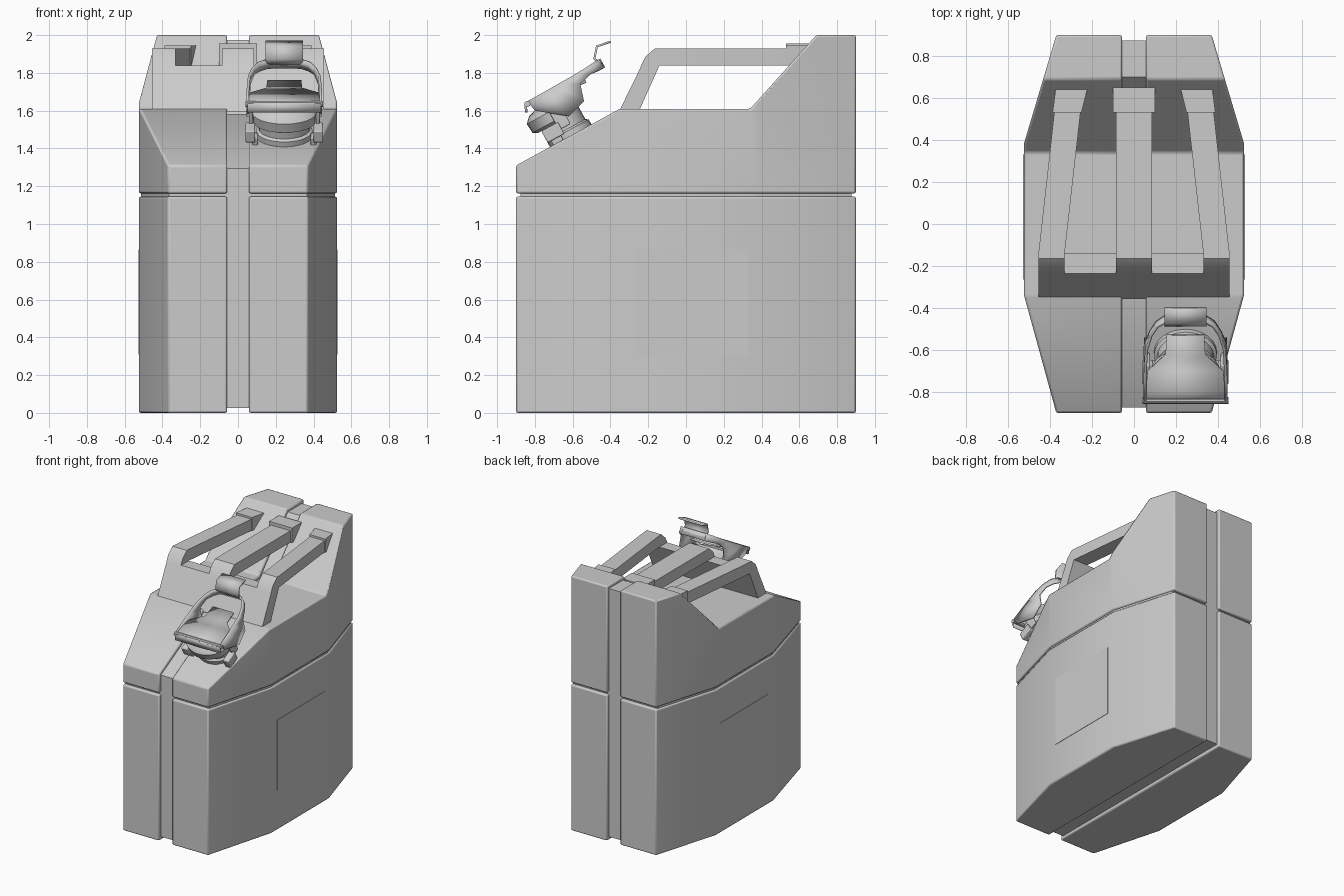
import bpy, bmesh, math
from mathutils import Vector, Matrix

if "Cube" in bpy.data.objects:
    bpy.data.objects.remove(bpy.data.objects["Cube"])


def finish(name, bm, mirror=False, bevel=0.0, thick=0.0, loc=(0, 0, 0)):
    bmesh.ops.recalc_face_normals(bm, faces=bm.faces)
    me = bpy.data.meshes.new(name)
    bm.to_mesh(me)
    bm.free()
    ob = bpy.data.objects.new(name, me)
    bpy.context.collection.objects.link(ob)
    ob.location = loc
    bpy.context.view_layer.objects.active = ob
    for o in bpy.context.selected_objects:
        o.select_set(False)
    ob.select_set(True)
    bpy.ops.object.shade_smooth_by_angle(angle=math.radians(35))
    if mirror:
        m = ob.modifiers.new("mirror", 'MIRROR')
        m.merge_threshold = 0.0005
    if thick:
        m = ob.modifiers.new("solid", 'SOLIDIFY')
        m.thickness = thick
        m.offset = 0
    if bevel:
        m = ob.modifiers.new("bevel", 'BEVEL')
        m.width = bevel
        m.segments = 2
        m.limit_method = 'ANGLE'
        m.angle_limit = math.radians(35)
    return ob


def extrude(name, profile, near, far, cuts=(), **kw):
    """Extrude a (y, z) profile across x; near and far give x as a function of y."""
    bm = bmesh.new()
    f = bm.faces.new([bm.verts.new((0, y, z)) for y, z in profile])
    r = bmesh.ops.extrude_face_region(bm, geom=[f], use_keep_orig=True)
    for v in r['geom']:
        if isinstance(v, bmesh.types.BMVert):
            v.co.x = 1
    for y in cuts:
        bmesh.ops.bisect_plane(bm, geom=bm.verts[:] + bm.edges[:] + bm.faces[:],
                               plane_co=(0, y, 0), plane_no=(0, 1, 0))
    for v in bm.verts:
        v.co.x = far(v.co.y) if v.co.x > 0.5 else near(v.co.y)
    return finish(name, bm, **kw)


def const(c):
    return lambda y: c


def lerp(x, pts):
    for (a, b), (c, d) in zip(pts, pts[1:]):
        if x <= c:
            return b + (d - b) * (x - a) / (c - a)
    return pts[-1][1]


def width(y):
    return lerp(y, [(-0.9, 0.37), (-0.335, 0.525), (0.38, 0.525), (0.9, 0.37)])


KINKS = (-0.335, 0.38)

# Body halves: lower and upper shells either side of the centre channel
lower = [(-0.9, 0), (0.9, 0), (0.9, 1.145), (-0.9, 1.145)]
upper = [(-0.9, 1.162), (-0.9, 1.31), (-0.35, 1.61), (0.34, 1.61),
         (0.69, 2.0), (0.9, 2.0), (0.9, 1.162)]
for name, prof in (("lower_shell", lower), ("upper_shell", upper)):
    extrude(name, prof, const(0.057), width, KINKS, mirror=True, bevel=0.01)

# Recessed core that shows in the channel and the belt groove
core = [(-0.875, 0.025), (-0.875, 1.295), (-0.345, 1.583), (0.35, 1.583),
        (0.7, 1.975), (0.875, 1.975), (0.875, 0.025)]
extrude("inner_core", core, lambda y: 0.012 - width(y), lambda y: width(y) - 0.012, KINKS)

# Flat rectangular side panels
extrude("side_panel", [(-0.265, 0.31), (0.33, 0.31), (0.33, 0.865), (-0.265, 0.865)],
        const(0.51), const(0.528), mirror=True)

# Handle: sloped front wall, three bars and their rear blocks
extrude("handle_front_wall", [(-0.355, 1.595), (-0.235, 1.84), (-0.14, 1.84), (-0.25, 1.595)],
        const(-0.455), const(0.455))
bar = [(-0.24, 1.835), (-0.215, 1.885), (-0.165, 1.93), (0.64, 1.93), (0.56, 1.84),
       (-0.14, 1.84)]
extrude("center_handle_bar", bar, const(-0.085), const(0.085))
slant = 0.075 / 0.67
extrude("side_handle_bar", bar, lambda y: 0.33 - slant * (max(y, -0.14) + 0.14),
        lambda y: 0.455 - slant * (max(y, -0.14) + 0.14), (-0.14,), mirror=True)
block = [(0.53, 1.84), (0.53, 1.955), (0.65, 1.955), (0.65, 1.9), (0.58, 1.84)]
extrude("center_bar_block", block, const(-0.1), const(0.1))
block2 = [(0.53, 1.84), (0.53, 1.945), (0.65, 1.945), (0.65, 1.9), (0.58, 1.84)]
extrude("side_bar_block", block2, lambda y: 0.25 - 0.25 * (y - 0.53),
        lambda y: 0.388 - 0.13 * (y - 0.53), mirror=True)

# Spout frame: local x across, local y up the slope, local z out of it
CX = 0.245
tilt = math.atan2(0.3, 0.55)
frame = Matrix.Translation((0, -0.65, 1.446)) @ Matrix.Rotation(tilt, 4, 'X')


def lathe(name, rings, n=24):
    """Stack of ellipses (height, centre along slope, rx, ry) in the spout frame."""
    bm = bmesh.new()
    loops = []
    for h, c, rx, ry in rings:
        loops.append([bm.verts.new(frame @ Vector((rx * math.cos(2 * math.pi * i / n),
                                                   c + ry * math.sin(2 * math.pi * i / n), h)))
                      for i in range(n)])
    for a, b in zip(loops, loops[1:]):
        for i in range(n):
            j = (i + 1) % n
            bm.faces.new((a[i], a[j], b[j], b[i]))
    bm.faces.new(loops[0])
    bm.faces.new(loops[-1])
    return finish(name, bm, loc=(CX, 0, 0))


lathe("spout_neck", [(-0.04, 0.045, 0.15, 0.125), (0.03, 0.045, 0.15, 0.125),
                     (0.04, 0.045, 0.135, 0.11), (0.12, 0.045, 0.135, 0.11)])
lathe("spout_cap", [(0.095, 0.0, 0.13, 0.1), (0.11, 0.0, 0.165, 0.125),
                    (0.165, 0.0, 0.17, 0.13), (0.195, 0.01, 0.14, 0.11),
                    (0.21, 0.01, 0.07, 0.06)])


def strip(name, rows, mirror=True, thick=0.014):
    """Ribbon through pairs of points, thickened."""
    bm = bmesh.new()
    vs = [[bm.verts.new(p) for p in r] for r in rows]
    for a, b in zip(vs, vs[1:]):
        bm.faces.new((a[0], a[1], b[1], b[0]))
    return finish(name, bm, mirror=mirror, thick=thick, loc=(CX, 0, 0))


# Locking lever: arched ribbon, mirrored about the spout
arch = [(0.193, -0.84, 1.65, -0.80, 1.60), (0.193, -0.75, 1.70, -0.62, 1.57),
        (0.19, -0.68, 1.74, -0.54, 1.65), (0.185, -0.60, 1.785, -0.56, 1.74),
        (0.165, -0.535, 1.825, -0.51, 1.79), (0.135, -0.49, 1.855, -0.465, 1.81),
        (0.09, -0.465, 1.87, -0.435, 1.825), (0.0, -0.46, 1.872, -0.435, 1.827)]
strip("lever_arch", [((x, a, b), (x, c, d)) for x, a, b, c, d in arch])

# Thumb tab on the lever, and the tapered cap plate with its raised tab
tab = [(-0.44, 1.84), (-0.485, 1.875), (-0.472, 1.94), (-0.40, 1.965)]
strip("lever_thumb_tab", [((-0.1, y, z), (0.1, y, z)) for y, z in tab], False, 0.012)
plate = [(0.195, -0.845, 1.59), (0.195, -0.85, 1.635), (0.19, -0.80, 1.66), (0.18, -0.70, 1.69),
         (0.095, -0.62, 1.715), (0.09, -0.53, 1.755)]
strip("cap_plate", [((-w, y, z), (w, y, z)) for w, y, z in plate], False)

# Rod along the front lip of the plate
bm = bmesh.new()
bmesh.ops.create_cone(bm, cap_ends=True, segments=10, radius1=0.016, radius2=0.016, depth=0.41,
                      matrix=Matrix.Translation((0, -0.84, 1.635)) @ Matrix.Rotation(math.pi / 2, 4, 'Y'))
finish("front_rod", bm, loc=(CX, 0, 0))

# Pivot lugs beside the neck and hinge struts up to the lever
for name, pos, size in (("pivot_lug", (0.18, -0.03, 0.06), (0.05, 0.1, 0.07)),
                        ("lug_brace", (0.155, -0.03, 0.015), (0.03, 0.06, 0.06)),
                        ("hinge_strut", (0.178, 0.04, 0.12), (0.02, 0.07, 0.13))):
    bm = bmesh.new()
    bmesh.ops.create_cube(bm, size=1, matrix=frame @ Matrix.Translation(pos)
                          @ Matrix.Diagonal((*size, 1)))
    finish(name, bm, mirror=True, bevel=0.006, loc=(CX, 0, 0))
